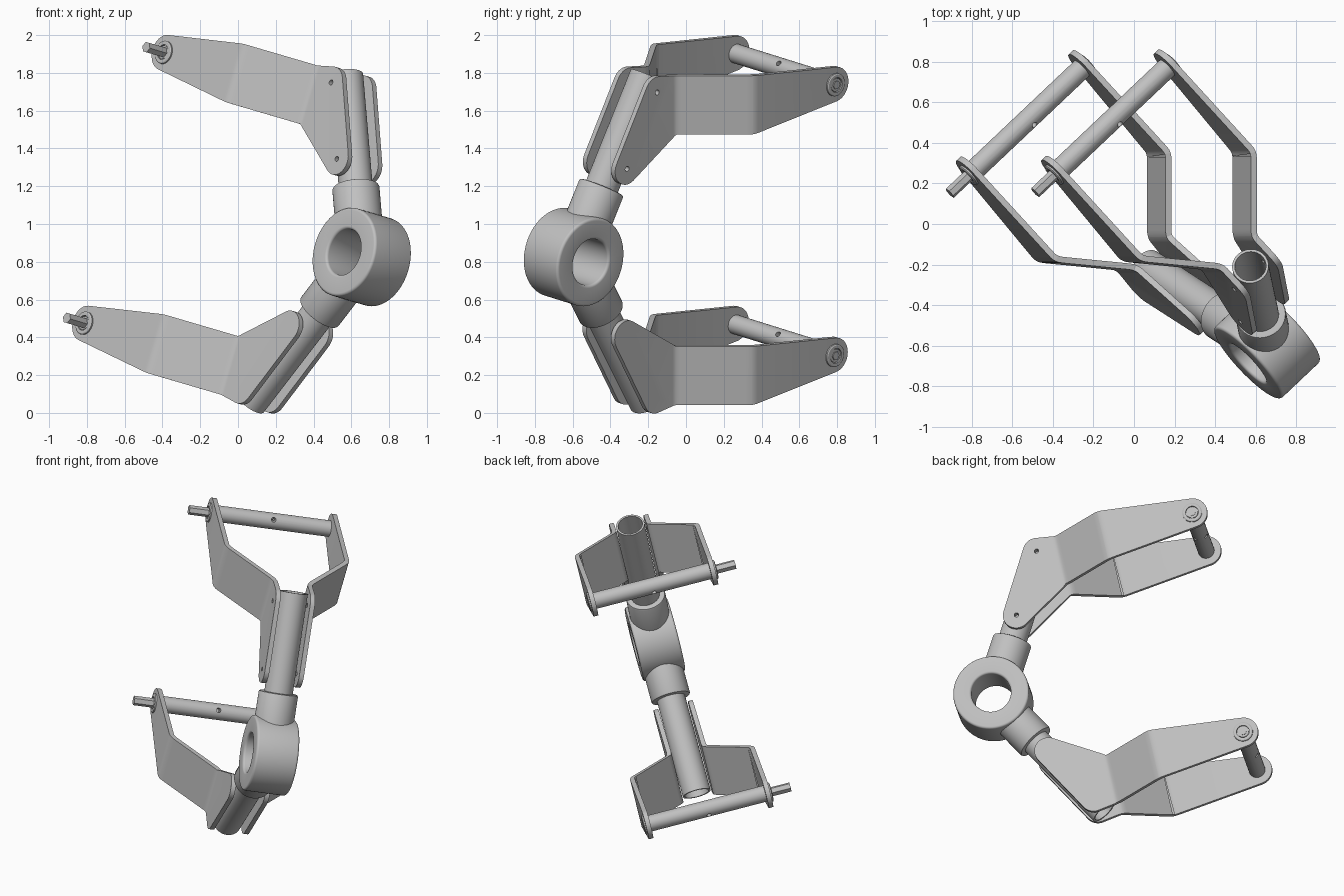
import bpy, bmesh, math
from mathutils import Vector, Matrix

cube = bpy.data.objects.get("Cube")
if cube:
    bpy.data.objects.remove(cube)

# One plain grey for the whole assembly
grey = bpy.data.materials.new("satin_grey")
grey.use_nodes = True
colour = (0.53, 0.53, 0.53, 1)
grey.diffuse_color = colour
grey.node_tree.nodes["Principled BSDF"].inputs["Base Color"].default_value = colour

# Tilted working frame: x = hub axis, y = reach, z = spread between the clamps
U = Vector((0.710, 0.672, -0.210)).normalized()
W = Vector((-0.647, 0.739, 0.188))
W = (W - U * W.dot(U)).normalized()
V = U.cross(W)
FRAME = Matrix((U, W, V)).transposed().to_4x4()
FRAME.translation = (0.655, -0.595, 0.825)
X = Vector((1, 0, 0))
parts = []


def finish(name, bm):
    bmesh.ops.recalc_face_normals(bm, faces=bm.faces)
    mesh = bpy.data.meshes.new(name)
    bm.to_mesh(mesh)
    bm.free()
    mesh.materials.append(grey)
    obj = bpy.data.objects.new(name, mesh)
    obj.matrix_world = FRAME
    bpy.context.collection.objects.link(obj)
    parts.append(obj)
    return obj


def lathe(name, profile, origin, axis, steps=48, closed=False):
    """Revolve (radius, distance) points about an axis through origin."""
    bm = bmesh.new()
    verts = [bm.verts.new((r, 0, d)) for r, d in profile]
    pairs = list(zip(verts, verts[1:])) + ([(verts[-1], verts[0])] if closed else [])
    edges = [bm.edges.new(p) for p in pairs]
    bmesh.ops.spin(bm, geom=verts + edges, axis=(0, 0, 1), cent=(0, 0, 0),
                   angle=math.tau, steps=steps, use_duplicate=False)
    bmesh.ops.remove_doubles(bm, verts=bm.verts, dist=1e-5)
    turn = Vector(axis).to_track_quat('Z', 'Y').to_matrix().to_4x4()
    bm.transform(Matrix.Translation(origin) @ turn)
    return finish(name, bm)


def rod(name, radius, start, end, origin, axis, steps=48):
    return lathe(name, [(0, start), (radius, start), (radius, end), (0, end)],
                 origin, axis, steps)


def bake(obj):
    """Replace the mesh by its modified result."""
    bpy.context.view_layer.update()
    result = obj.evaluated_get(bpy.context.evaluated_depsgraph_get())
    mesh = bpy.data.meshes.new_from_object(result)
    obj.modifiers.clear()
    obj.data = mesh


def drill(targets, holes, radius):
    """Cut round through holes given as (origin, axis, half length)."""
    cutters = [rod("drill", radius, -h, h, o, a, 16) for o, a, h in holes]
    for obj in targets:
        for cutter in cutters:
            mod = obj.modifiers.new("hole", 'BOOLEAN')
            mod.operation, mod.solver, mod.object = 'DIFFERENCE', 'EXACT', cutter
        bake(obj)
    for cutter in cutters:
        parts.remove(cutter)
        bpy.data.objects.remove(cutter)


def arc(centre, radius, start, end, n=12):
    angles = [math.radians(start + (end - start) * i / n) for i in range(n + 1)]
    return [(centre[0] + radius * math.cos(t), centre[1] + radius * math.sin(t))
            for t in angles]


PIN = (1.5, 0.747)
BOLTS = [(0.48, 0.842), (0.266, 0.462)]
BEND1, BEND2, TAB, END, THICK = 0.62, 0.925, 0.112, 0.39, 0.03
SOFT = 0.025


def ramp(x):
    if x <= -SOFT:
        return 0
    return x if x >= SOFT else (x + SOFT) ** 2 / (4 * SOFT)


def plate(name, side, hand):
    """Flat outline, folded outwards along two soft bends."""
    outline = arc(PIN, 0.095, -83, 83, 20)
    outline += [(BEND2, 0.908), (BEND1, 0.908)]
    outline += arc(BOLTS[0], 0.086, 80, 150) + arc(BOLTS[1], 0.086, 150, 302, 16)
    outline += [(BEND1, 0.585), (BEND2, 0.585)]
    bm = bmesh.new()
    bm.faces.new([bm.verts.new((0, b, c * side)) for b, c in outline])
    for bend in (BEND1, BEND2):
        for k in range(-2, 3):
            bmesh.ops.bisect_plane(bm, geom=bm.verts[:] + bm.edges[:] + bm.faces[:],
                                   plane_co=(0, bend + k * SOFT / 2, 0), plane_no=(0, 1, 0))
    slope = (END - TAB) / (BEND2 - BEND1)
    for v in bm.verts:
        b = v.co.y
        v.co.x = hand * (TAB + slope * (ramp(b - BEND1) - ramp(b - BEND2)))
    obj = finish(name, bm)
    solid = obj.modifiers.new("thickness", 'SOLIDIFY')
    solid.thickness, solid.offset, solid.use_even_offset = THICK, 0, True
    bake(obj)
    return obj


# Hub ring with softened rims
R, BORE, H, F = 0.24, 0.125, 0.137, 0.015
rim = arc((R - F, H - F), F, 0, 90, 5) + arc((BORE + F, H - F), F, 90, 180, 5)
rim += arc((BORE + F, F - H), F, 180, 270, 5) + arc((R - F, F - H), F, 270, 360, 5)
lathe("hub_ring", rim, (0, 0, 0), X, 72, closed=True)

for label, side in (("upper", 1), ("lower", -1)):
    arm = Vector((0, 0.5, side * math.sqrt(0.75)))

    # Socket collar and hollow arm tube
    lathe(label + "_collar", [(0, 0.18), (0.125, 0.18), (0.125, 0.39), (0.122, 0.397),
                              (0.115, 0.40), (0, 0.40)], (0, 0, 0), arm)
    tube = lathe(label + "_arm_tube", [(0, 0.3), (0.09, 0.3), (0.09, 1.04), (0.077, 1.04),
                                       (0.077, 0.42), (0, 0.42)], (0, 0, 0), arm)

    # Pair of folded clamp plates, bolted through the tube
    plates = [plate(label + "_left_plate", side, 1), plate(label + "_right_plate", side, -1)]
    drill([tube] + plates, [((0, b, c * side), X, 0.2) for b, c in BOLTS], 0.014)

    # Cross pin with drilled holes
    centre = Vector((0, PIN[0], PIN[1] * side))
    pin = rod(label + "_cross_pin", 0.052, -END, END, centre, X)
    holes = [(centre + X * d, (0, 0, 1), 0.1) for d in (-0.24, 0.24)]
    holes += [(centre, (0, k, 1), 0.1) for k in (-1, 1)]
    drill([pin], holes, 0.015)

    # Washers, end caps and the hexagonal drive stub
    face = END + THICK / 2
    for hand, end in ((1, "left"), (-1, "right")):
        lathe(f"{label}_{end}_washer", [(0.04, face - 0.01), (0.062, face - 0.01),
              (0.062, face + 0.008), (0.056, face + 0.012), (0.04, face + 0.012)],
              centre, X * hand, closed=True)
        rod(f"{label}_{end}_cap", 0.036, face - 0.01, face + 0.008, centre, X * hand)
    rod(label + "_hex_stub", 0.03, face - 0.01, 0.54, centre, -X, 6)
    rod(label + "_hex_socket_plug", 0.024, face - 0.01, face + 0.014, centre, X, 6)

# Smooth round surfaces, keep edges crisp
bpy.ops.object.select_all(action='DESELECT')
for obj in parts:
    obj.select_set(True)
bpy.context.view_layer.objects.active = parts[0]
bpy.ops.object.shade_smooth_by_angle(angle=math.radians(30))
